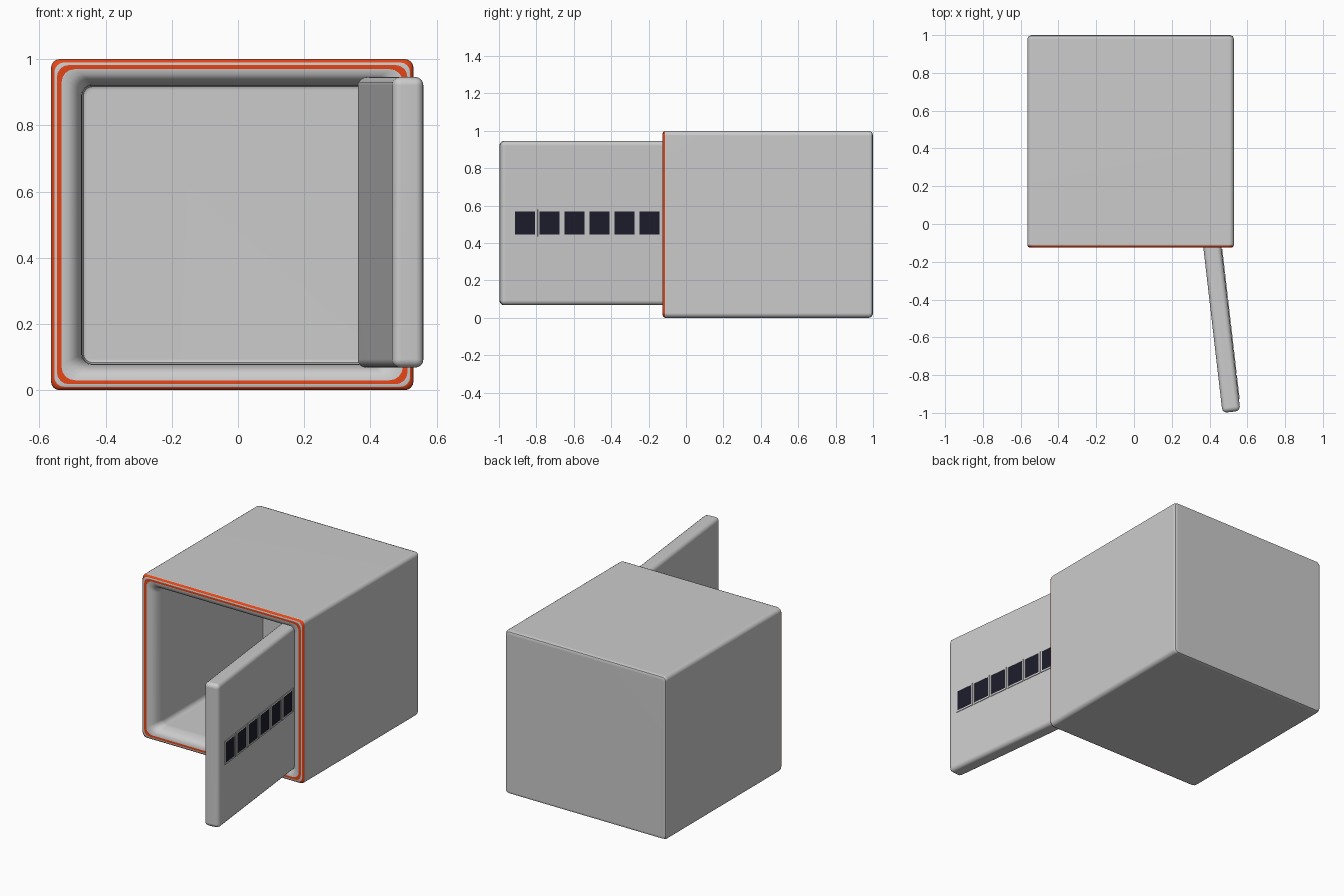
import bpy, bmesh, math
from mathutils import Matrix, Vector

if "Cube" in bpy.data.objects:
    bpy.data.objects.remove(bpy.data.objects["Cube"])


def material(name, rgb):
    m = bpy.data.materials.new(name)
    m.diffuse_color = (*rgb, 1)
    m.use_nodes = True
    m.node_tree.nodes["Principled BSDF"].inputs["Base Color"].default_value = m.diffuse_color
    return m


GREY = material("grey_metal", (0.8, 0.8, 0.8))
ORANGE = material("orange_seal", (0.8, 0.06, 0.008))
DARK = material("dark_window", (0.012, 0.012, 0.025))


def add_object(name, bm, mats, matrix=Matrix(), angle=40):
    bmesh.ops.recalc_face_normals(bm, faces=bm.faces)
    mesh = bpy.data.meshes.new(name)
    bm.to_mesh(mesh)
    bm.free()
    for m in mats:
        mesh.materials.append(m)
    ob = bpy.data.objects.new(name, mesh)
    bpy.context.collection.objects.link(ob)
    ob.matrix_world = matrix
    bpy.ops.object.select_all(action='DESELECT')
    ob.select_set(True)
    bpy.context.view_layer.objects.active = ob
    bpy.ops.object.shade_smooth_by_angle(angle=math.radians(angle))
    return ob


def box(bm, size, centre, mat=0):
    m = Matrix.Translation(centre) @ Matrix.Diagonal((*size, 1))
    verts = bmesh.ops.create_cube(bm, size=1, matrix=m)["verts"]
    for f in {f for v in verts for f in v.link_faces}:
        f.material_index = mat


def rounded_loop(bm, cx, cz, hx, hz, y, r, steps=4):
    loop = []
    for k, (sx, sz) in enumerate([(1, 1), (-1, 1), (-1, -1), (1, -1)]):
        for i in range(steps + 1):
            a = math.pi / 2 * (k + i / steps)
            loop.append(bm.verts.new((cx + sx * (hx - r) + r * math.cos(a), y,
                                      cz + sz * (hz - r) + r * math.sin(a))))
    return loop


# Body shell: rounded rectangles lofted from the back, round the rim, to the inner back
# each ring: inset x, inset z, y, corner radius, colour of the band that follows
RINGS = [
    (.022, .022, 1.000, .012, 0), (.007, .007, .994, .022, 0),
    (.000, .000, .978, .026, 0), (.000, .000, -.106, .026, 0),
    (.001, .001, -.113, .026, 1), (.004, .004, -.120, .028, 1),
    (.010, .010, -.124, .030, 0), (.018, .018, -.125, .036, 1),
    (.032, .030, -.125, .040, 0), (.052, .046, -.122, .040, 0),
    (.070, .060, -.112, .036, 0), (.084, .070, -.092, .034, 0),
    (.092, .077, -.065, .030, 0), (.094, .079, -.045, .030, 0),
    (.094, .079, .895, .030, 0), (.098, .083, .907, .028, 0),
    (.109, .094, .912, .020, 0),
]
bm = bmesh.new()
loops = [rounded_loop(bm, -.0175, .5, .5475 - ix, .5 - iz, y, r)
         for ix, iz, y, r, _ in RINGS]
for a, b, ring in zip(loops, loops[1:], RINGS):
    for i in range(len(a)):
        j = (i + 1) % len(a)
        bm.faces.new((a[i], a[j], b[j], b[i])).material_index = ring[4]
bm.faces.new(loops[0])
bm.faces.new(loops[-1])
body = add_object("safe_body", bm, [GREY, ORANGE])
body.modifiers.new("flat_sides", 'WEIGHTED_NORMAL').keep_sharp = True

# Door, swung open
THICK, WIDTH, HEIGHT = .095, .95, .878
door_matrix = (Matrix.Translation((.461, -.523, .507))
               @ Matrix.Rotation(math.radians(6.6), 4, 'Z'))
bm = bmesh.new()
box(bm, (THICK, WIDTH, HEIGHT), (0, 0, 0))
bmesh.ops.bevel(bm, geom=bm.edges[:], offset=.025, segments=4,
                profile=.5, affect='EDGES')
door = add_object("door", bm, [GREY], door_matrix)
door.modifiers.new("flat_sides", 'WEIGHTED_NORMAL').keep_sharp = True

# Row of six counter windows on the outer face
PITCH, FW, FH, BAR = .134, .128, .144, .010
for n in range(6):
    y, x = (n - 2.5) * PITCH - .012, THICK / 2
    bm = bmesh.new()
    for s in (-1, 1):
        box(bm, (.008, BAR, FH), (x, y + s * (FW - BAR) / 2, 0))
        box(bm, (.008, FW - 2 * BAR, BAR), (x, y, s * (FH - BAR) / 2))
    add_object(f"window_frame_{n + 1}", bm, [GREY], door_matrix)
    bm = bmesh.new()
    box(bm, (.004, FW - 2 * BAR, FH - 2 * BAR), (x, y, 0))
    add_object(f"window_panel_{n + 1}", bm, [DARK], door_matrix)
